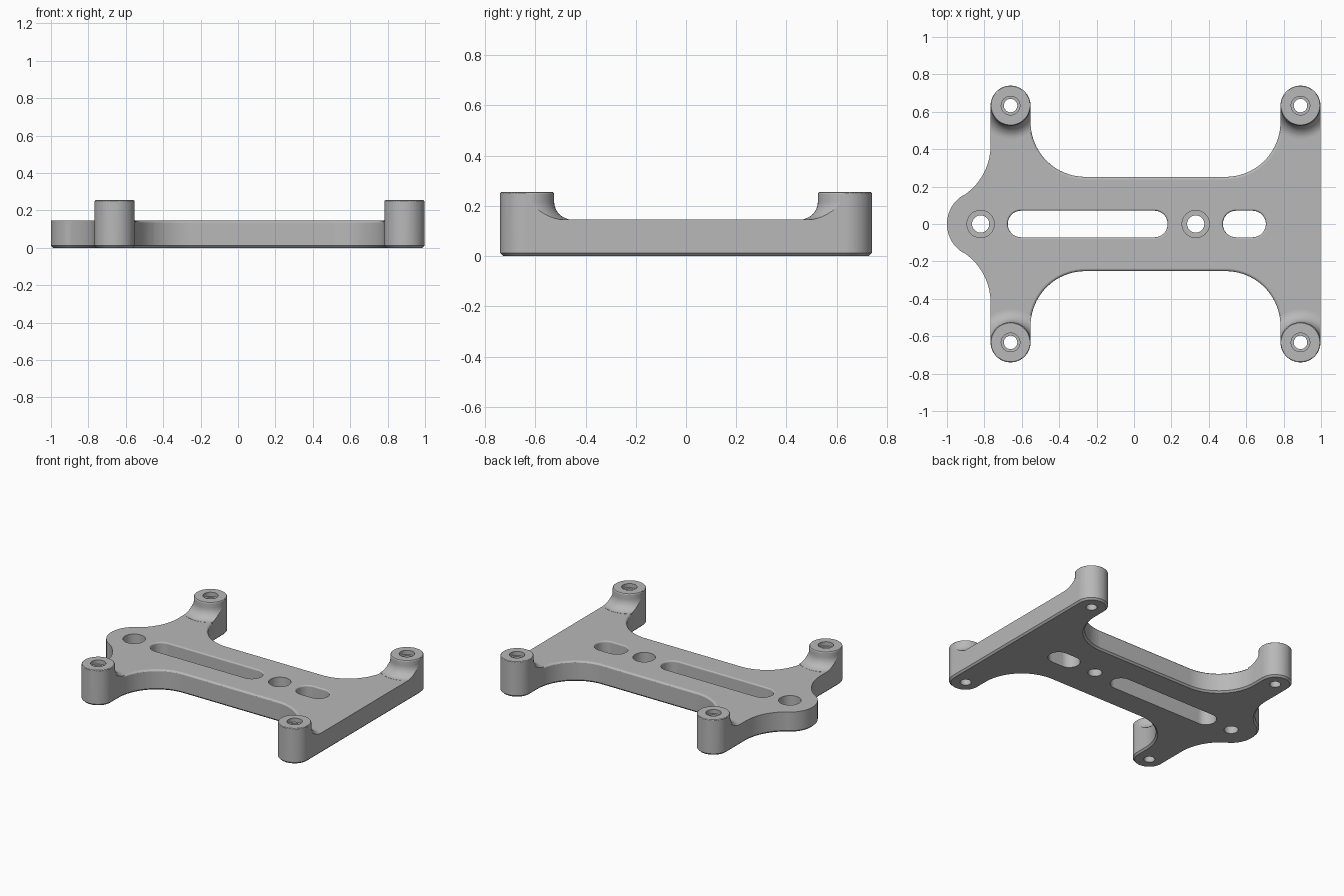
import bpy
import bmesh
from math import sin, cos, pi, radians

if "Cube" in bpy.data.objects:
    bpy.data.objects.remove(bpy.data.objects["Cube"], do_unlink=True)

PLATE_TOP, POST_TOP = 0.145, 0.255
POST_R, POST_Y = 0.107, 0.633
POST_X = (-0.66, 0.89)

grey = bpy.data.materials.new("plain grey")
grey.use_nodes = True
grey.diffuse_color = (0.48, 0.48, 0.48, 1)
grey.node_tree.nodes["Principled BSDF"].inputs["Base Color"].default_value = grey.diffuse_color


def arc(cx, cy, r, a0, a1, n=20):
    angles = [radians(a0 + (a1 - a0) * i / n) for i in range(n + 1)]
    return [(cx + r * cos(a), cy + r * sin(a)) for a in angles]


def outline(edge, waist):
    """Plate outline, inset by edge, with its own inset for the long concave sides."""
    r = POST_R - edge
    left, right = POST_X
    half = arc(right, POST_Y, r, 0, 180)
    half.append((right - POST_R + waist + 0.0005, POST_Y - 0.002))
    half += arc(0.49, 0.545, 0.293 + waist, 0, -90)
    half += arc(-0.26, 0.545, 0.293 + waist, -90, -180)
    half.append((left + POST_R - waist - 0.0005, POST_Y - 0.002))
    half += arc(left, POST_Y, r, 0, 180)
    half += arc(-1.087, 0.42, 0.32 + edge, 0, -57.5)[:-1]
    half += arc(-0.82, 0, 0.18 - edge, 122.5, 180)
    return half + [(x, -y) for x, y in reversed(half[:-1])]


def stadium(x0, x1, r):
    return arc(x1 - 0.076, 0, r, -90, 90) + arc(x0 + 0.076, 0, r, 90, 270)


def loft(name, layers):
    """Closed solid through (z, loop) layers, from bottom to top."""
    bm = bmesh.new()
    rings = [[bm.verts.new((x, y, z)) for x, y in loop] for z, loop in layers]
    n = len(rings[0])
    for low, high in zip(rings, rings[1:]):
        for i in range(n):
            j = (i + 1) % n
            bm.faces.new((low[i], low[j], high[j], high[i]))
    bm.faces.new(rings[0][::-1])
    bm.faces.new(rings[-1])
    bmesh.ops.recalc_face_normals(bm, faces=bm.faces)
    mesh = bpy.data.meshes.new(name)
    bm.to_mesh(mesh)
    bm.free()
    mesh.materials.append(grey)
    obj = bpy.data.objects.new(name, mesh)
    bpy.context.collection.objects.link(obj)
    return obj


def lathe(name, x, y, profile):
    return loft(name, [(z, arc(x, y, r, 0, 352.5, 47)) for r, z in profile])


def fillet(r, steps=4):
    """Rounded edge as (height below top, inset) pairs, from the wall up."""
    turns = [pi / 2 * i / steps for i in range(steps + 1)]
    return [(r - r * sin(t), r - r * cos(t)) for t in turns]


def combine(target, other, operation):
    mod = target.modifiers.new(operation.lower(), "BOOLEAN")
    mod.operation, mod.solver, mod.object = operation, "EXACT", other
    bpy.context.view_layer.objects.active = target
    bpy.ops.object.modifier_apply(modifier=mod.name)
    bpy.data.objects.remove(other, do_unlink=True)


# Plate slab, oversized except for its rounded long sides
layers = [(-0.05, outline(-0.02, -0.01)), (PLATE_TOP - 0.03, outline(-0.02, -0.01))]
layers += [(PLATE_TOP - drop, outline(-0.02, inset - 0.001)) for drop, inset in fillet(0.016)]
body = loft("mounting_plate", layers)

# Corner posts with a flared foot
flare = 0.072
post = [(POST_R + flare, 0.08), (POST_R + flare, PLATE_TOP + 0.001)]
for i in range(1, 9):
    t = pi / 2 * i / 8
    post.append((POST_R + 0.001 + flare * (1 - sin(t)), PLATE_TOP + flare * (1 - cos(t))))
post += [(POST_R + 0.001 - inset, POST_TOP - drop) for drop, inset in fillet(0.009, 3)]
for x in POST_X:
    for y in (-POST_Y, POST_Y):
        combine(body, lathe("post", x, y, post), "UNION")

# Trim everything to the outline, with a chamfered underside
trim = loft("outline_trim", [(0, outline(0.012, 0.012)), (0.012, outline(0, 0)), (0.4, outline(0, 0))])
combine(body, trim, "INTERSECT")

# Stepped screw holes through the posts
for x in POST_X:
    for y in (-POST_Y, POST_Y):
        hole = [(0.036, -0.1), (0.036, POST_TOP - 0.03), (0.05, POST_TOP - 0.029), (0.05, 0.4)]
        combine(body, lathe("post_hole", x, y, hole), "DIFFERENCE")

# Counterbored holes on the centre line
for x in (-0.82, 0.33):
    hole = [(0.046, -0.1), (0.046, 0.05), (0.073, 0.0505), (0.073, 0.4)]
    combine(body, lathe("centre_hole", x, 0, hole), "DIFFERENCE")

# Slots with rounded top rims
for x0, x1 in ((-0.68, 0.185), (0.47, 0.71)):
    layers = [(-0.1, stadium(x0, x1, 0.071))]
    layers += [(PLATE_TOP - drop, stadium(x0, x1, 0.071 + inset)) for drop, inset in fillet(0.01)]
    layers.append((0.3, stadium(x0, x1, 0.081)))
    combine(body, loft("slot", layers), "DIFFERENCE")

# Smooth curved walls, crisp edges
bpy.ops.object.select_all(action="DESELECT")
body.select_set(True)
bpy.context.view_layer.objects.active = body
bpy.ops.object.shade_smooth_by_angle(angle=radians(30))
normals = body.modifiers.new("flat_normals", "WEIGHTED_NORMAL")
normals.keep_sharp = True
